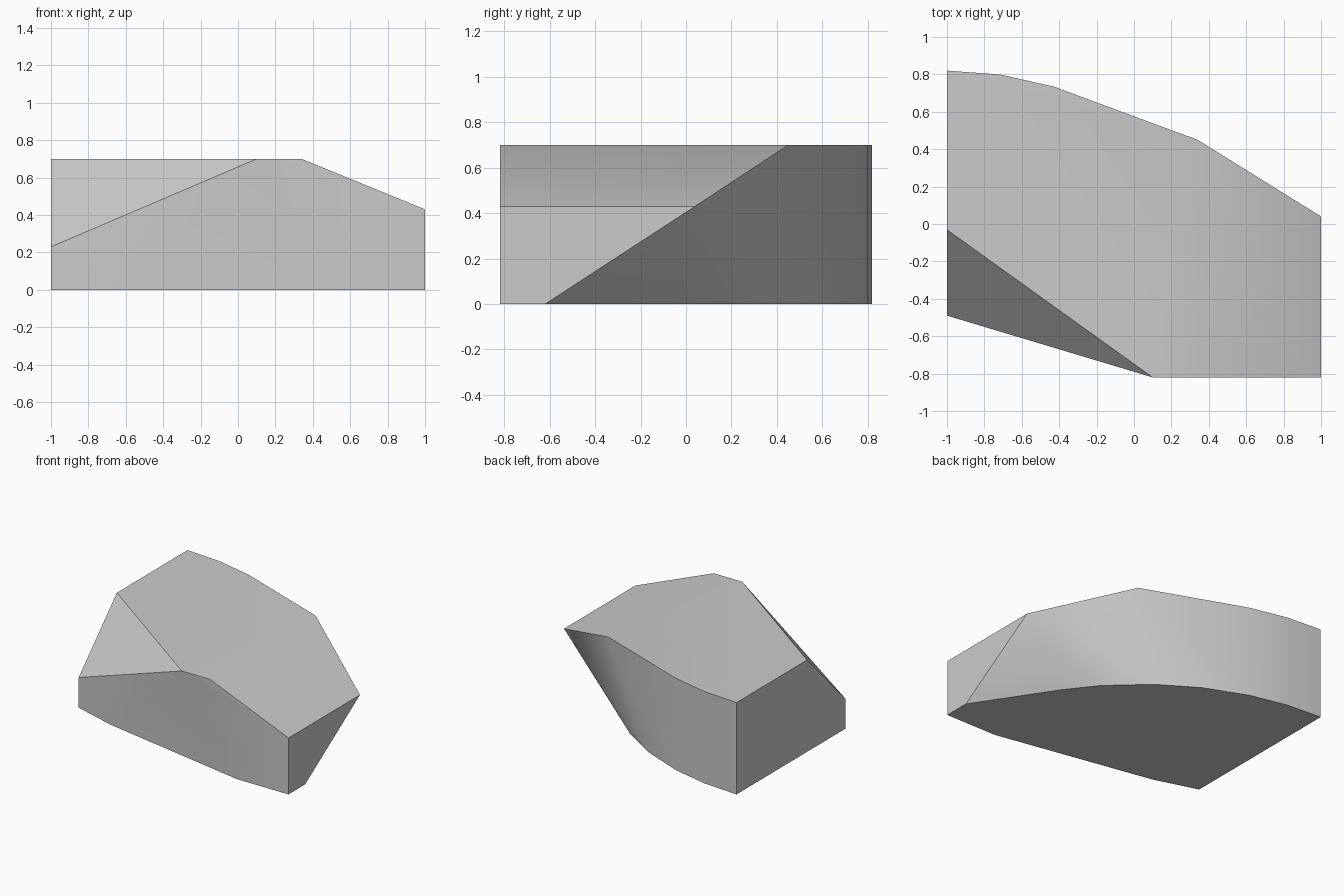
import bpy
import bmesh
from math import sin, cos, radians

default = bpy.data.objects.get("Cube")
if default:
    bpy.data.objects.remove(default, do_unlink=True)

HEIGHT = 0.7
RADIUS = 1.95


def arc(angle):
    """Point on the rounded back wall, starting at its square corner."""
    a = radians(angle)
    return (-1 + RADIUS * sin(a), 0.82 - RADIUS * (1 - cos(a)))


# Footprint: rounded back that runs out straight, blunted front corner
base = [arc(a) for a in (0, 8.4, 17, 27, 37, 48, 56.3)]
base += [(1, -0.62), (1, -0.82), (0.57, -0.82), (-0.66, -0.592), (-1, -0.49)]

# Flat top, wider than the footprint at the back
top = [arc(a) for a in (0, 8.4, 17)]
top += [(0.34, 0.45), (0.34, -0.82), (0.1, -0.82), (-1, -0.03)]

# Lower end of the sloped top, and the low corner of the cut front facet
low = [(1, 0.04, 0.43), (1, -0.82, 0.43), (-1, -0.49, 0.23)]

points = [(x, y, 0) for x, y in base] + [(x, y, HEIGHT) for x, y in top] + low

# Block: convex solid around the profiles, coplanar faces merged
bm = bmesh.new()
for p in points:
    bm.verts.new(p)
hull = bmesh.ops.convex_hull(bm, input=bm.verts[:])
loose = {v for v in hull["geom_interior"] + hull["geom_unused"]
         if isinstance(v, bmesh.types.BMVert) and not v.link_faces}
bmesh.ops.delete(bm, geom=list(loose), context="VERTS")
bmesh.ops.dissolve_limit(bm, angle_limit=radians(0.8),
                         verts=bm.verts[:], edges=bm.edges[:])
bmesh.ops.recalc_face_normals(bm, faces=bm.faces[:])

mesh = bpy.data.meshes.new("stone_block")
bm.to_mesh(mesh)
bm.free()
block = bpy.data.objects.new("stone_block", mesh)
bpy.context.collection.objects.link(block)

# Plain grey
grey = bpy.data.materials.new("stone_grey")
grey.use_nodes = True
colour = (0.6, 0.6, 0.6, 1)
grey.diffuse_color = colour
grey.node_tree.nodes["Principled BSDF"].inputs["Base Color"].default_value = colour
mesh.materials.append(grey)

# Soft walls and top, crisp outer edges
bpy.context.view_layer.objects.active = block
block.select_set(True)
bpy.ops.object.shade_smooth_by_angle(angle=radians(35))
